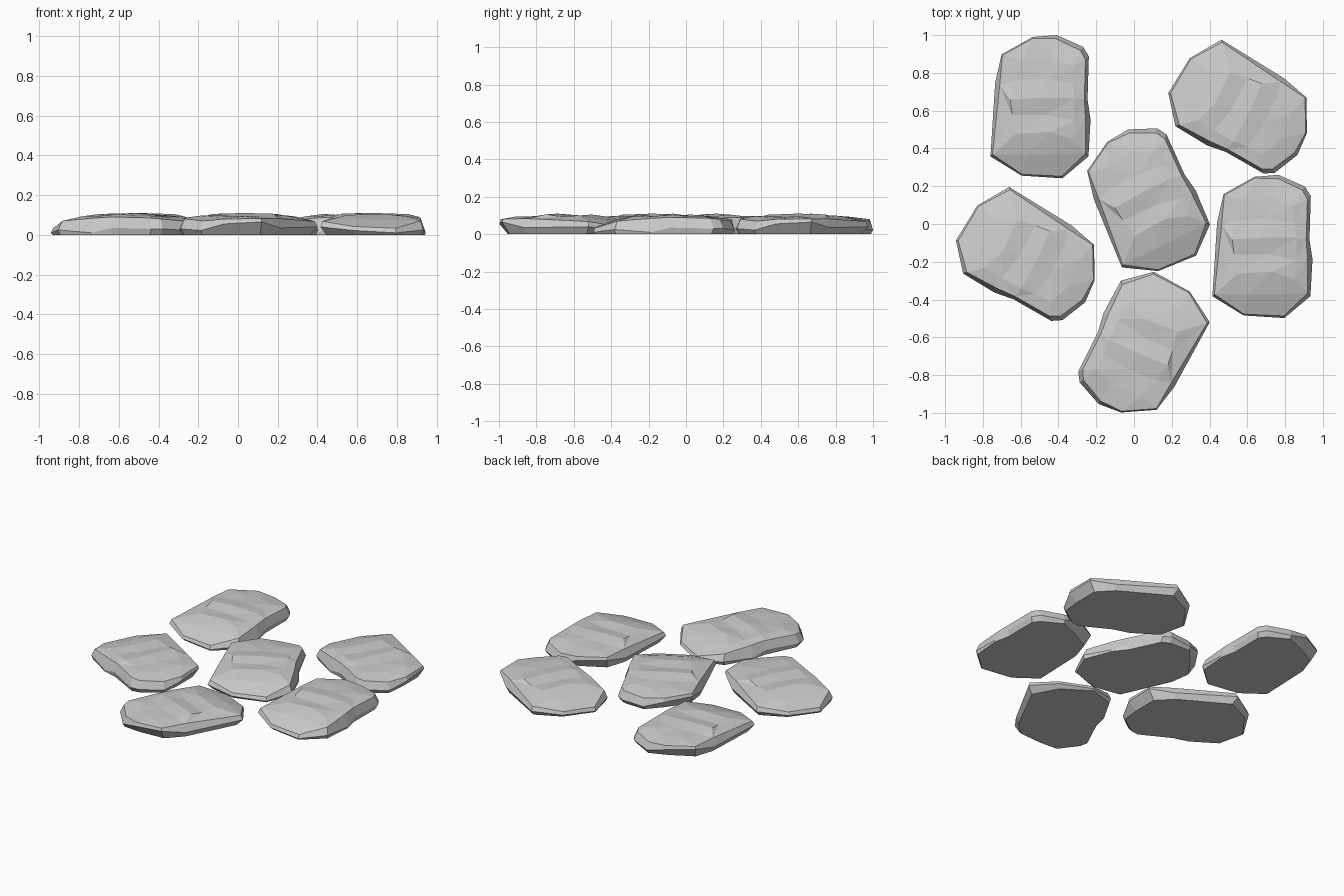
import bpy
from math import radians
from mathutils import Vector
from mathutils.geometry import delaunay_2d_cdt

# Widest outline of one slab: x, y, height of the widest edge
OUTLINE = [(-.206, .28, .065), (-.042, .372, .055), (.085, .382, .022), (.225, .32, .03),
           (.256, .27, .03), (.249, .04, .035), (.265, -.065, .01), (.254, -.26, .025),
           (.116, -.376, .01), (-.10, -.362, .022), (-.265, -.26, .04), (-.24, .13, .035)]
# Inset of the base, then height and inset of the upper rim, at each corner
BASE_S = [.88, .87, .97, .94, .95, .97, .99, .97, .98, .93, .89, .93]
RIM_Z = [.082, .08, .07, .08, .085, .09, .085, .07, .033, .042, .068, .083]
RIM_S = [.98, .98, .95, .94, .93, .93, .90, .94, .97, .98, .96, .90]
# Chipped, stepped top surface
TOP = [(-.10, .25, .094), (.06, .26, .09), (.17, .22, .096),
       (-.14, .14, .092), (.02, .15, .097), (.17, .13, .096),
       (-.16, .04, .106), (.00, .05, .110), (.18, .05, .104),
       (-.15, -.04, .094), (.03, -.04, .095), (.18, -.07, .095),
       (-.13, -.14, .100), (.05, -.13, .105), (.17, -.17, .093),
       (-.08, -.25, .080), (.07, -.25, .076)]


def slab_mesh():
    n = len(OUTLINE)
    base = [(x * s, y * s, 0) for (x, y, z), s in zip(OUTLINE, BASE_S)]
    rim = [(x * s, y * s, h) for (x, y, z), s, h in zip(OUTLINE, RIM_S, RIM_Z)]
    verts = base + OUTLINE + rim + TOP
    # Flat base; the outline runs clockwise, so it already faces down
    faces = [tuple(range(n))]
    # Faceted sides
    for r in (0, n):
        for i in range(n):
            j = (i + 1) % n
            faces.append((r + j, r + i, r + n + i, r + n + j))
    # Triangulated top
    pts = rim + TOP
    cdt = delaunay_2d_cdt([Vector(p[:2]) for p in pts], [],
                          [list(reversed(range(n)))], 1, 1e-5)
    for f in cdt[2]:
        faces.append(tuple(2 * n + cdt[3][i][0] for i in f))
    me = bpy.data.meshes.new("paving_slab")
    me.from_pydata(verts, [], faces)
    me.validate()
    return me


# Six stepping stones: name, centre x, centre y, turn
mesh = slab_mesh()
for name, x, y, turn in [("stone_back_left", -.495, .618, 0),
                         ("stone_right", .68, -.122, 0),
                         ("stone_centre", .06, .12, 26),
                         ("stone_front", .051, -.643, 155),
                         ("stone_back_right", .568, .62, -118),
                         ("stone_left", -.556, -.16, -118)]:
    ob = bpy.data.objects.new(name, mesh)
    ob.location = (x, y, 0)
    ob.rotation_euler.z = radians(turn)
    bpy.context.collection.objects.link(ob)
